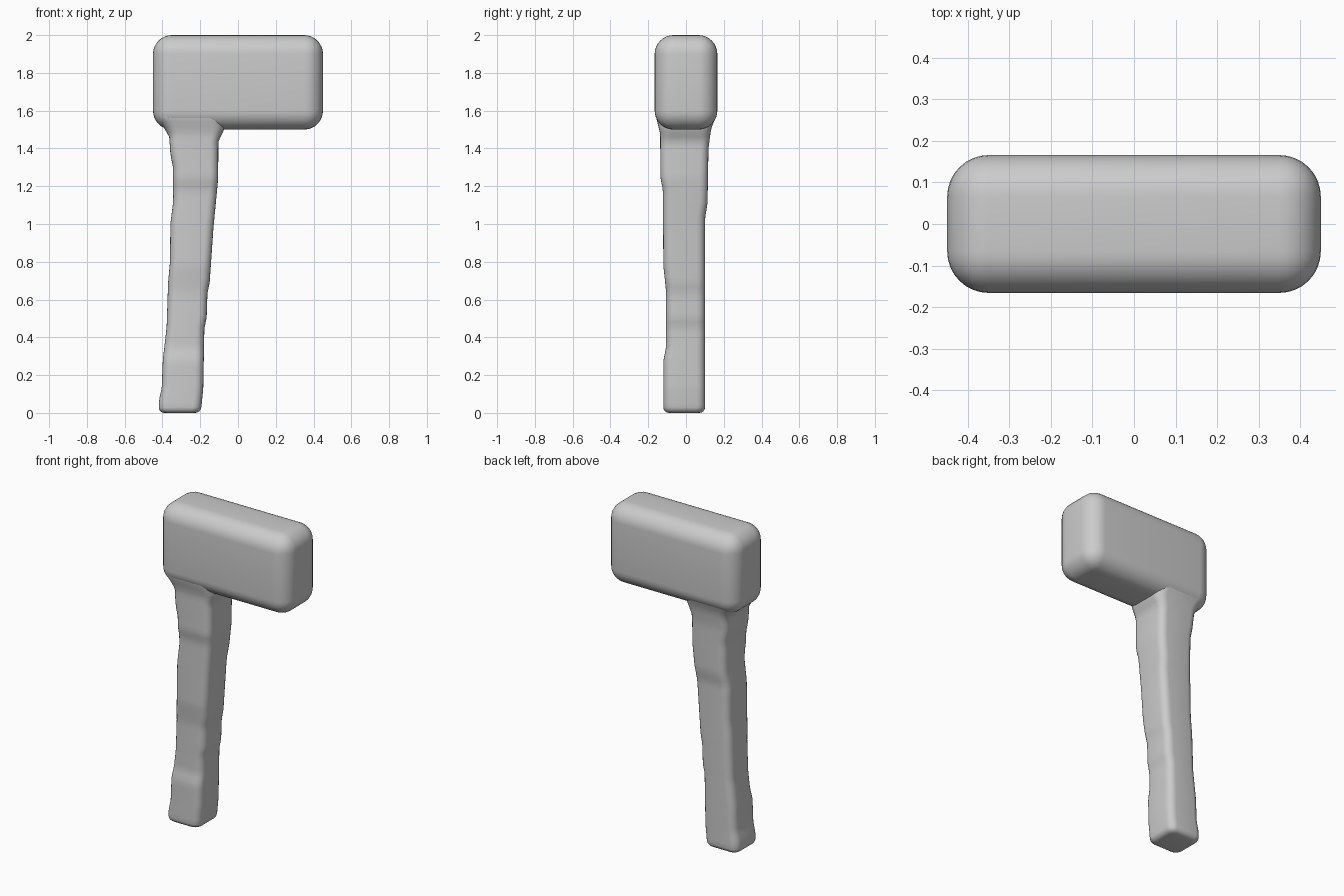
import bpy, bmesh, math

if "Cube" in bpy.data.objects:
    bpy.data.objects.remove(bpy.data.objects["Cube"])

mat = bpy.data.materials.new("plain grey")
mat.diffuse_color = (0.6, 0.6, 0.6, 1)
mat.use_nodes = True
mat.node_tree.nodes["Principled BSDF"].inputs["Base Color"].default_value = mat.diffuse_color


def finish(name, bm):
    bmesh.ops.recalc_face_normals(bm, faces=bm.faces[:])
    mesh = bpy.data.meshes.new(name)
    bm.to_mesh(mesh)
    bm.free()
    mesh.materials.append(mat)
    mesh.shade_smooth()
    obj = bpy.data.objects.new(name, mesh)
    bpy.context.collection.objects.link(obj)


def rounded_ring(bm, z, x0, x1, y0, y1, r, steps=5):
    """Rounded rectangle of vertices at height z."""
    ring = []
    corners = ((x1 - r, y1 - r), (x0 + r, y1 - r), (x0 + r, y0 + r), (x1 - r, y0 + r))
    for i, (cx, cy) in enumerate(corners):
        for k in range(steps + 1):
            a = math.pi / 2 * (i + k / steps)
            ring.append(bm.verts.new((cx + r * math.cos(a), cy + r * math.sin(a), z)))
    return ring


def along(profile, z):
    """Offset of a (z, offset) profile at height z, eased between points."""
    for (za, a), (zb, b) in zip(profile, profile[1:]):
        if z <= zb:
            return a + (b - a) * max(0, z - za) / (zb - za)
    return profile[-1][1]


# Hammer head: softly rounded block
bm = bmesh.new()
bmesh.ops.create_cube(bm, size=1)
for v in bm.verts:
    v.co = (v.co.x * 0.9, v.co.y * 0.332, 1.75 + v.co.z * 0.5)
bmesh.ops.bevel(bm, geom=bm.edges[:], offset=0.1, segments=8, profile=0.5, affect='EDGES')
finish("hammer_head", bm)

# Handle: whittled, leaning shaft that flares into the head
left = [(0, -0.42), (0.07, -0.418), (0.13, -0.404), (0.28, -0.398), (0.45, -0.378),
        (0.69, -0.37), (0.8, -0.36), (1.0, -0.358), (1.12, -0.343), (1.3, -0.344),
        (1.37, -0.358), (1.46, -0.364), (1.505, -0.388), (1.57, -0.441), (1.62, -0.446)]
right = [(0, -0.197), (0.13, -0.184), (0.45, -0.178), (0.5, -0.166), (0.63, -0.162),
         (0.69, -0.15), (0.98, -0.13), (1.24, -0.105), (1.44, -0.104), (1.505, -0.07)]
front = [(0, -0.12), (0.28, -0.12), (0.34, -0.106), (0.65, -0.106), (0.78, -0.12),
         (1.18, -0.122), (1.24, -0.135), (1.48, -0.137), (1.57, -0.16)]
back = [(0, 0.101), (1.03, 0.101), (1.11, 0.114), (1.4, 0.119), (1.5, 0.132), (1.57, 0.158)]

bm = bmesh.new()
rings = []
foot = 0.03
heights = [foot * (1 - math.cos(math.pi / 2 * k / 4)) for k in range(4)]
heights += [foot + (1.62 - foot) * k / 60 for k in range(61)]
for z in heights:
    # rounded bottom edge
    inset = foot - math.sqrt(max(0, foot ** 2 - max(0, foot - z) ** 2))
    # corners get rounder as the handle meets the head
    radius = 0.045 + 0.05 * max(0, z - 1.44) / 0.18 - inset * 0.5
    rings.append(rounded_ring(bm, z, along(left, z) + inset, along(right, z) - inset,
                              along(front, z) + inset, along(back, z) - inset, radius))
n = len(rings[0])
for a, b in zip(rings, rings[1:]):
    for i in range(n):
        j = (i + 1) % n
        bm.faces.new((a[i], a[j], b[j], b[i]))
bm.faces.new(rings[0])
finish("handle", bm)
